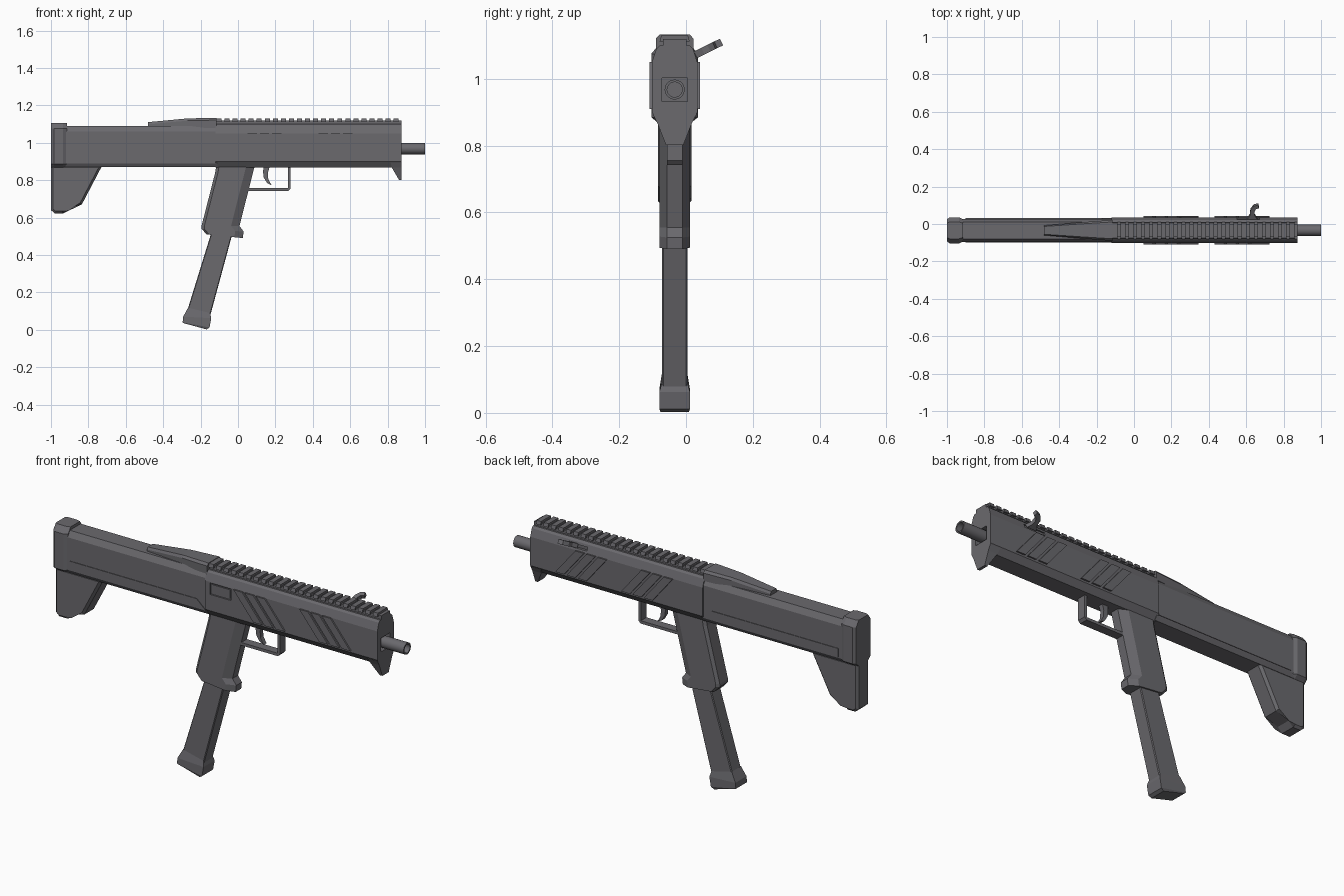
import bpy, bmesh, math
from mathutils import Vector

cube = bpy.data.objects.get("Cube")
if cube:
    bpy.data.objects.remove(cube, do_unlink=True)

CY = -0.034  # centre plane of the body
COLOR = (0.145, 0.142, 0.155, 1)
grey = bpy.data.materials.new("gunmetal grey")
grey.use_nodes = True
grey.diffuse_color = COLOR
bsdf = grey.node_tree.nodes["Principled BSDF"]
bsdf.inputs["Base Color"].default_value = COLOR
bsdf.inputs["Roughness"].default_value = 0.6


def finish(name, bm):
    bmesh.ops.recalc_face_normals(bm, faces=bm.faces)
    bmesh.ops.translate(bm, verts=bm.verts, vec=(0, CY, 0))
    mesh = bpy.data.meshes.new(name)
    bm.to_mesh(mesh)
    bm.free()
    mesh.materials.append(grey)
    ob = bpy.data.objects.new(name, mesh)
    bpy.context.collection.objects.link(ob)
    return ob


def add_loft(bm, rings):
    """Skin a list of equal-length point rings and cap both ends."""
    rows = [[bm.verts.new(p) for p in ring] for ring in rings]
    n = len(rows[0])
    for a, b in zip(rows, rows[1:]):
        for i in range(n):
            j = (i + 1) % n
            bm.faces.new((a[i], a[j], b[j], b[i]))
    bm.faces.new(rows[0])
    bm.faces.new(rows[-1])


def loft(name, rings):
    bm = bmesh.new()
    add_loft(bm, rings)
    return finish(name, bm)


def prism(name, outline, y0, y1, chamfer=0):
    """Side outline in x, z extruded between y0 and y1; chamfer narrows the rims."""
    rings = [[(x, y, z) for x, z in outline] for y in (y0, y1)]
    bm = bmesh.new()
    add_loft(bm, rings)
    if chamfer:
        rim = [e for e in bm.edges if abs(e.verts[0].co.y - e.verts[1].co.y) < 1e-5]
        bmesh.ops.bevel(bm, geom=rim, offset=chamfer, segments=1, affect='EDGES')
    return finish(name, bm)


def box(name, x0, x1, y0, y1, z0, z1):
    return prism(name, [(x0, z0), (x1, z0), (x1, z1), (x0, z1)], y0, y1)


def section(x, half, grow=0.0):
    """Symmetric cross-section ring at x from (half width, z) pairs."""
    pts = [(w + grow, z) for w, z in half]
    return [(x, w, z) for w, z in pts] + [(x, -w, z) for w, z in reversed(pts)]


def cut(target, cutter):
    mod = target.modifiers.new("cut", 'BOOLEAN')
    mod.operation = 'DIFFERENCE'
    mod.solver = 'EXACT'
    mod.object = cutter
    bpy.context.view_layer.objects.active = target
    bpy.ops.object.modifier_apply(modifier=mod.name)
    bpy.data.objects.remove(cutter, do_unlink=True)


# Receiver with muzzle recess, ejection port and handle slot
body = [(0.045, 0.868), (0.068, 0.9), (0.068, 1.05), (0.055, 1.09), (0.045, 1.1)]
receiver = loft("receiver", [section(-0.12, body), section(0.875, body)])
cut(receiver, box("muzzle_cutter", 0.83, 0.9, -0.038, 0.038, 0.932, 1.003))
cut(receiver, box("port_cutter", -0.09, 0.03, -0.1, -0.06, 0.985, 1.045))
cut(receiver, box("slot_cutter", 0.55, 0.67, 0.052, 0.1, 1.06, 1.078))
box("ejection_port_cover", -0.082, 0.022, -0.065, -0.058, 0.992, 1.038)

# Stock body, butt pad and shoulder foot
stock = [(0.05, 0.87), (0.062, 0.89), (0.062, 1.06), (0.045, 1.09)]
loft("stock", [section(-0.96, stock), section(-0.11, stock)])
pad = [(0.045, 0.865), (0.07, 0.885), (0.07, 1.075), (0.045, 1.105)]
small = [(w * 0.85, z) for w, z in pad]
loft("butt_pad", [section(-1, small), section(-0.985, pad),
                  section(-0.935, pad), section(-0.915, small)])
prism("stock_foot", [(-1, 0.88), (-1, 0.64), (-0.98, 0.622), (-0.935, 0.622),
                     (-0.91, 0.648), (-0.835, 0.67), (-0.725, 0.88)], -0.05, 0.05, 0.012)

# Shallow side panels and diagonal ribs on both sides
for side, label in ((1, "left"), (-1, "right")):
    prism("stock_panel_" + label, [(-0.9, 0.895), (-0.12, 0.895), (-0.17, 0.94), (-0.9, 0.94)],
          side * 0.055, side * 0.065)
    for g, start in enumerate((0.05, 0.43)):
        for i in range(3):
            x = start + 0.065 * i
            prism(f"rib_{label}_{g}_{i}", [(x, 1.05), (x + 0.05, 1.05), (x + 0.165, 0.91),
                  (x + 0.115, 0.91)], side * 0.06, side * 0.076)

# Rear hump leading into the rail
loft("rear_hump", [[(x, -w, 1.08), (x, w, 1.08), (x, w, z - 0.012), (x, w * 0.8, z),
                    (x, -w * 0.8, z), (x, -w, z - 0.012)]
                   for x, w, z in ((-0.482, 0.026, 1.11), (-0.27, 0.044, 1.13),
                                   (-0.115, 0.056, 1.133))])

# Toothed top rail
box("rail_base", -0.115, 0.875, -0.035, 0.035, 1.09, 1.119)
bm = bmesh.new()
TEETH = 23
pitch = 0.99 / TEETH
for i in range(TEETH):
    x = -0.115 + i * pitch
    add_loft(bm, [[(a, -0.045, 1.112), (a, 0.045, 1.112), (a, 0.04, 1.13), (a, -0.04, 1.13)]
                  for a in (x, x + pitch * 0.62)])
finish("rail_teeth", bm)

# Nose lip under the muzzle
loft("nose_lip", [[(a, -w, z), (0.875, -w, z), (0.875, w, z), (a, w, z)]
                  for a, w, z in ((0.815, 0.066, 0.895), (0.822, 0.052, 0.868),
                                  (0.86, 0.026, 0.802))])

# Muzzle tube
ring = [(0.03 * math.cos(t * math.tau / 20), 0.03 * math.sin(t * math.tau / 20)) for t in range(20)]
muzzle = loft("muzzle", [[(x, s * a, 0.968 + s * b) for a, b in ring]
                         for x, s in ((0.82, 1), (1, 1), (1, 0.75), (0.97, 0.75))])
for o in bpy.context.selected_objects:
    o.select_set(False)
muzzle.select_set(True)
bpy.context.view_layer.objects.active = muzzle
bpy.ops.object.shade_smooth_by_angle(angle=math.radians(40))


# Grip with chamfered front and flared lip
def grip_ring(xr, zr, xf, zf):
    half = [(0, 0.034), (0.015, 0.046), (xf - xr - 0.045, 0.046), (xf - xr, 0.023)]
    pts = half + [(d, -w) for d, w in reversed(half)]
    return [(xr + d, w, zr + (zf - zr) * d / (xf - xr)) for d, w in pts]


loft("grip", [grip_ring(*r) for r in (
    (-0.115, 0.885, 0.092, 0.885), (-0.122, 0.84, 0.08, 0.84), (-0.195, 0.555, 0.008, 0.555),
    (-0.195, 0.54, 0.03, 0.525), (-0.168, 0.51, 0.026, 0.49))])

# Magazine and its base
prism("magazine", [(-0.13, 0.56), (-0.02, 0.55), (-0.15, 0.07), (-0.272, 0.1)], -0.038, 0.038, 0.004)
loft("magazine_base", [[(xr, -w, zr), (xf, -w, zf), (xf, w, zf), (xr, w, zr)]
                       for xr, zr, xf, zf, w in (
    (-0.267, 0.118, -0.15, 0.09, 0.038), (-0.293, 0.07, -0.143, 0.062, 0.046),
    (-0.296, 0.04, -0.152, 0.012, 0.046), (-0.29, 0.035, -0.168, 0.002, 0.042))])

# Trigger guard and trigger
prism("trigger_guard", [(0.05, 0.742), (0.27, 0.742), (0.282, 0.755), (0.282, 0.88), (0.268, 0.88),
                        (0.268, 0.757), (0.05, 0.757)], -0.023, 0.023)
prism("trigger", [(0.138, 0.88), (0.172, 0.88), (0.16, 0.84), (0.162, 0.805), (0.18, 0.772),
                  (0.155, 0.785), (0.137, 0.815), (0.134, 0.845)], -0.012, 0.012)

# Hooked charging handle, tilted up on the left side
hook = [(0.605, 0.0), (0.66, 0.0), (0.645, 0.025), (0.643, 0.045), (0.652, 0.062),
        (0.668, 0.068), (0.664, 0.087), (0.64, 0.08), (0.622, 0.055), (0.62, 0.025)]
origin, along, up = Vector((0, 0.062, 1.072)), Vector((0, 0.9, 0.44)), Vector((0, -0.44, 0.9))
loft("charging_handle", [[Vector((x, 0, 0)) + origin + along * u + up * h for x, u in hook]
                         for h in (-0.011, 0.011)])
